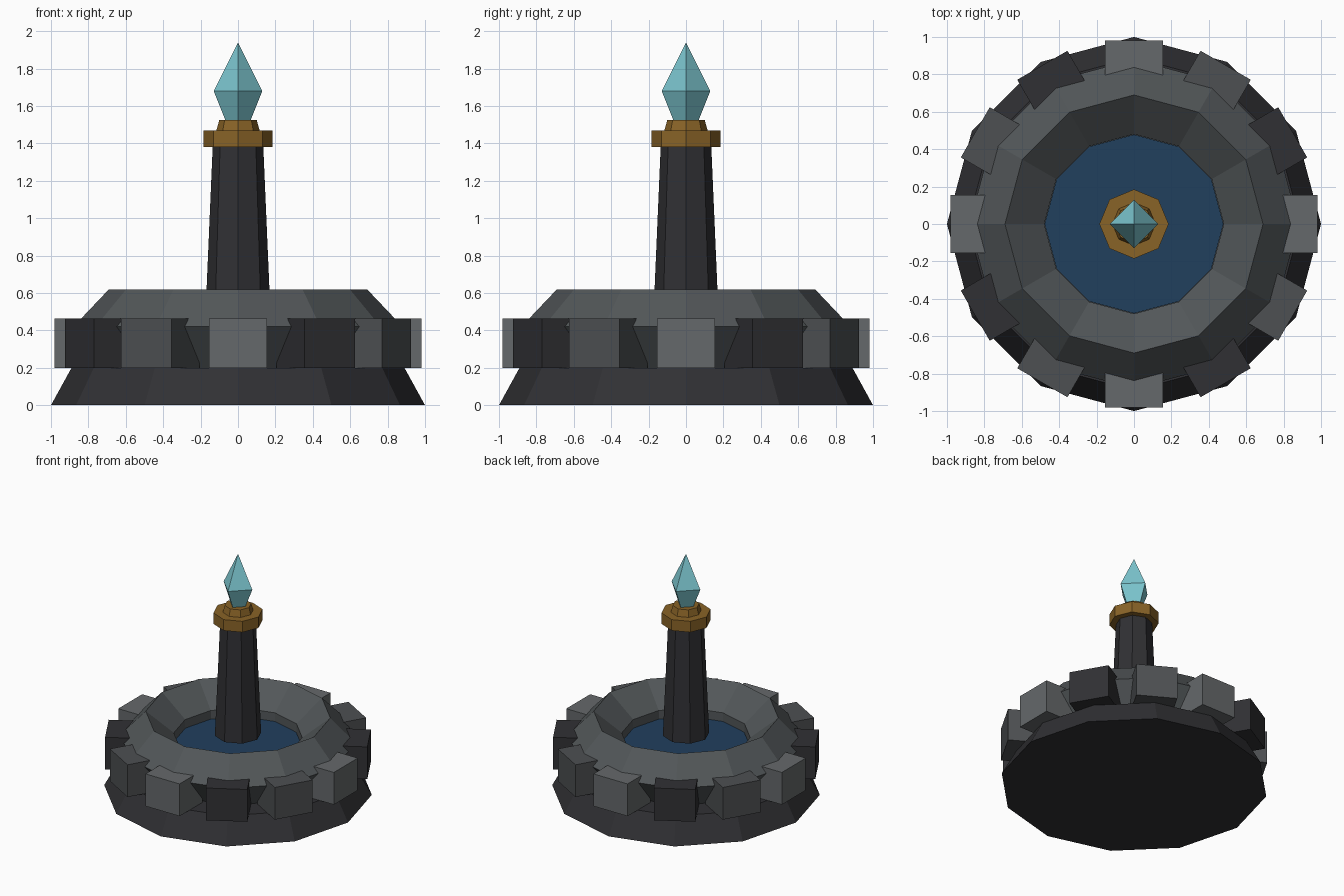
import bpy, bmesh, math
from mathutils import Matrix

if "Cube" in bpy.data.objects:
    bpy.data.objects.remove(bpy.data.objects["Cube"])


def material(name, rgb):
    m = bpy.data.materials.new(name)
    m.diffuse_color = (*rgb, 1)
    m.use_nodes = True
    m.node_tree.nodes["Principled BSDF"].inputs["Base Color"].default_value = m.diffuse_color
    return m


def finish(name, bm, mat):
    bmesh.ops.recalc_face_normals(bm, faces=bm.faces)
    me = bpy.data.meshes.new(name)
    bm.to_mesh(me)
    bm.free()
    me.materials.append(mat)
    ob = bpy.data.objects.new(name, me)
    bpy.context.collection.objects.link(ob)
    return ob


def lathe(name, profile, sides, mat):
    """Flat-faced turned solid; r = 0 makes a point, open ends are capped."""
    bm = bmesh.new()
    rings = []
    for r, z in profile:
        if r == 0:
            rings.append([bm.verts.new((0, 0, z))] * sides)
        else:
            rings.append([bm.verts.new((r * math.cos(2 * math.pi * i / sides),
                                        r * math.sin(2 * math.pi * i / sides), z))
                          for i in range(sides)])
    for a, b in zip(rings, rings[1:]):
        for i in range(sides):
            j = (i + 1) % sides
            bm.faces.new(list(dict.fromkeys((a[i], a[j], b[j], b[i]))))
    for ring in (rings[0], rings[-1]):
        if ring[0] is not ring[1]:
            bm.faces.new(ring)
    return finish(name, bm, mat)


dark = material("dark_stone", (0.03, 0.03, 0.034))
mid = material("mid_stone", (0.075, 0.08, 0.085))
light = material("light_stone", (0.13, 0.14, 0.145))
rim = material("rim_stone", (0.085, 0.095, 0.1))
gold = material("bronze", (0.25, 0.125, 0.02))
water = material("water", (0.015, 0.05, 0.11))
gem = material("crystal", (0.2, 0.56, 0.62))

# Flared plinth and the twelve-sided basin on it
lathe("plinth", [(1.0, 0), (0.89, 0.20)], 12, dark)
lathe("basin", [(0.70, 0.20), (0.88, 0.42), (0.69, 0.62), (0.48, 0.45), (0.48, 0.37)], 12, rim)
lathe("water_surface", [(0.478, 0.36), (0.478, 0.38)], 12, water)

# Ring of stone blocks, shades repeating in threes
r_in, r_out, width, z0, z1 = 0.68, 0.98, 0.31, 0.20, 0.465
for i in range(12):
    bm = bmesh.new()
    bmesh.ops.create_cube(bm, size=1, matrix=(
        Matrix.Rotation(i * math.pi / 6, 4, 'Z')
        @ Matrix.Translation(((r_in + r_out) / 2, 0, (z0 + z1) / 2))
        @ Matrix.Diagonal((r_out - r_in, width, z1 - z0, 1))))
    finish(f"stone_block_{i + 1}", bm, (light, dark, mid)[i % 3])

# Central pillar, collar and crystal
lathe("pillar", [(0.175, 0.46), (0.135, 1.39)], 8, dark)
lathe("collar", [(0.185, 1.38), (0.185, 1.47)], 8, gold)
lathe("crystal_seat", [(0.118, 1.46), (0.10, 1.525)], 8, gold)
lathe("crystal", [(0.058, 1.50), (0.13, 1.68), (0, 1.94)], 4, gem)
